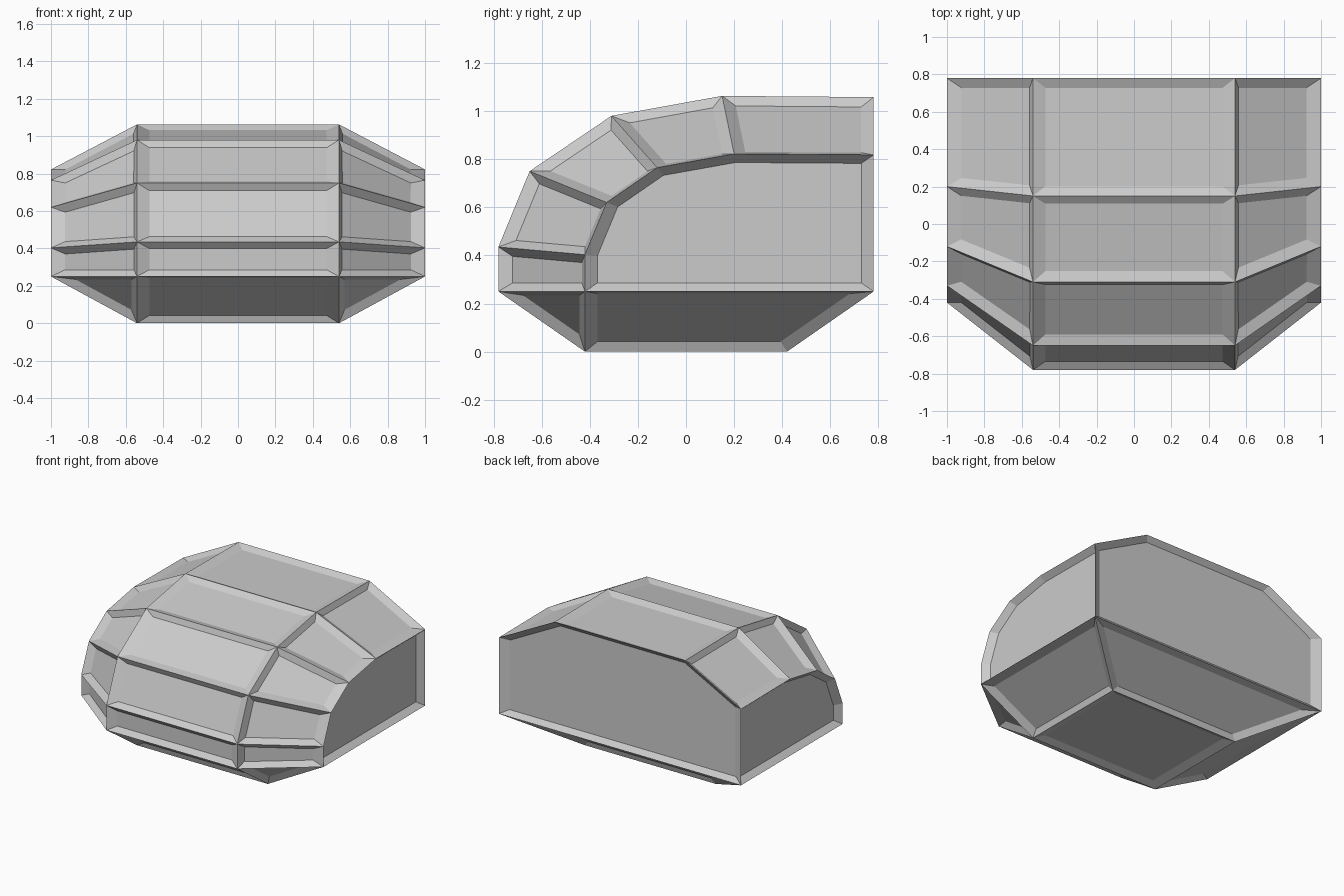
import bpy
import bmesh
from mathutils import Matrix, Vector

cube = bpy.data.objects.get("Cube")
if cube:
    bpy.data.objects.remove(cube, do_unlink=True)

# Overall stretch: panels are recessed evenly in unstretched space
STRETCH = Vector((1.0, 0.78, 0.543))
INNER_X, OUTER_X = 0.54, 1.0
BACK_Y, CHIN_Y, SILL_Z = 0.78, 0.42, 0.25
PANEL_MARGIN, PANEL_DEPTH = 0.066, 0.042

# Arched (y, z) profiles from the front sill up and back to the rear edge
centre_profile = [(-0.78, SILL_Z), (-0.78, 0.435), (-0.65, 0.75),
                  (-0.31, 0.98), (0.15, 1.063), (BACK_Y, 1.058)]
side_profile = [(-0.42, SILL_Z), (-0.42, 0.403), (-0.33, 0.62),
                (-0.12, 0.765), (0.20, 0.822), (BACK_Y, 0.818)]

# Shell colour
shell_grey = bpy.data.materials.new("shell grey")
shell_grey.use_nodes = True
colour = (0.6, 0.6, 0.6, 1.0)
shell_grey.diffuse_color = colour
shell_grey.node_tree.nodes["Principled BSDF"].inputs["Base Color"].default_value = colour

bm = bmesh.new()


def vert(x, y, z):
    return bm.verts.new((x, y, z))


# Four arched ribs, bridged into the front and roof panels
ribs = [[vert(x, y, z) for y, z in profile] for x, profile in (
    (-OUTER_X, side_profile), (-INNER_X, centre_profile),
    (INNER_X, centre_profile), (OUTER_X, side_profile))]
for a, b in zip(ribs, ribs[1:]):
    for i in range(len(a) - 1):
        bm.faces.new((a[i], b[i], b[i + 1], a[i + 1]))

# Rear sill corners and the floor rectangle
rear_r, rear_l = (vert(s * OUTER_X, BACK_Y, SILL_Z) for s in (-1, 1))
front_r, front_l, back_r, back_l = (
    vert(sx * INNER_X, sy * CHIN_Y, 0) for sy in (-1, 1) for sx in (-1, 1))
bm.faces.new((front_r, front_l, back_l, back_r))

# Side walls, lower side slopes and lower front corners
for rib, inner, rear, front, back in ((ribs[0], ribs[1], rear_r, front_r, back_r),
                                      (ribs[3], ribs[2], rear_l, front_l, back_l)):
    bm.faces.new(rib + [rear])
    bm.faces.new((rib[0], rear, back, front))
    bm.faces.new((inner[0], rib[0], front))

# Lower front slope, lower rear slope and rear wall
bm.faces.new((ribs[1][0], ribs[2][0], front_l, front_r))
bm.faces.new((rear_r, rear_l, back_l, back_r))
bm.faces.new([rib[-1] for rib in ribs] + [rear_l, rear_r])

# Recess every panel with a sloping border
unstretch = Matrix.Diagonal([1 / s for s in STRETCH])
bmesh.ops.transform(bm, matrix=unstretch.to_4x4(), verts=bm.verts)
bmesh.ops.recalc_face_normals(bm, faces=bm.faces)
bm.normal_update()
bmesh.ops.inset_individual(bm, faces=bm.faces[:], thickness=PANEL_MARGIN,
                           depth=-PANEL_DEPTH, use_even_offset=True)
bmesh.ops.scale(bm, vec=STRETCH, verts=bm.verts)

mesh = bpy.data.meshes.new("panelled_shell")
bm.to_mesh(mesh)
bm.free()
mesh.materials.append(shell_grey)
shell = bpy.data.objects.new("panelled_shell", mesh)
bpy.context.collection.objects.link(shell)
